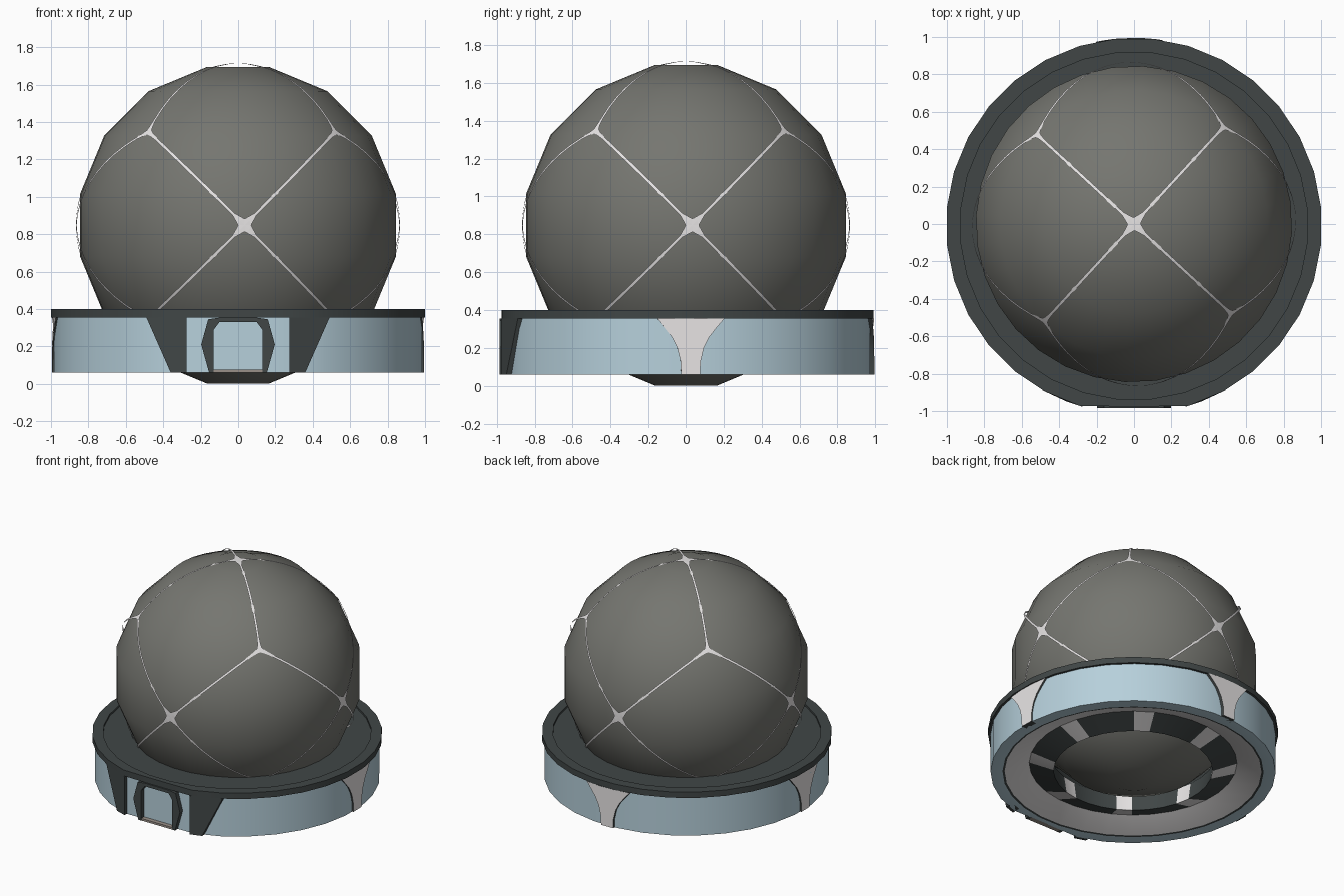
import bpy, bmesh
from math import sin, cos, pi, radians, sqrt
from mathutils import Vector, Matrix

cube = bpy.data.objects.get("Cube")
if cube:
    bpy.data.objects.remove(cube, do_unlink=True)


def material(name, rgb):
    m = bpy.data.materials.new(name)
    m.use_nodes = True
    m.diffuse_color = (*rgb, 1)
    bsdf = next(n for n in m.node_tree.nodes if n.type == 'BSDF_PRINCIPLED')
    bsdf.inputs["Base Color"].default_value = (*rgb, 1)
    bsdf.inputs["Roughness"].default_value = 0.7
    return m


SLATE = material("dark slate", (0.052, 0.062, 0.062))
GREY = material("warm grey", (0.178, 0.18, 0.162))
BLUE = material("pale blue", (0.47, 0.63, 0.71))
LIGHT = material("light grey", (0.8, 0.78, 0.78))
TAUPE = material("taupe", (0.32, 0.28, 0.25))


def finish(bm, name, mats, recalc=True):
    if recalc:
        bmesh.ops.recalc_face_normals(bm, faces=bm.faces[:])
    mesh = bpy.data.meshes.new(name)
    bm.to_mesh(mesh)
    bm.free()
    for m in mats:
        mesh.materials.append(m)
    ob = bpy.data.objects.new(name, mesh)
    bpy.context.collection.objects.link(ob)
    bpy.ops.object.select_all(action='DESELECT')
    ob.select_set(True)
    bpy.context.view_layer.objects.active = ob
    bpy.ops.object.shade_smooth_by_angle(angle=radians(30))


def lathe(name, profile, mats, rule, front=-9, shift=0, closed=True, turn=0, segs=32):
    """Spin an (r, z) profile; vertices in front of the front plane are flattened onto it."""
    bm = bmesh.new()
    rings = []
    for i in range(segs):
        a = 2 * pi * (i + 0.5) / segs + turn
        rings.append([bm.verts.new((r * cos(a), max(r * sin(a) + shift, front), z))
                      for r, z in profile])
    n = len(profile)
    for i in range(segs):
        a, b = rings[i], rings[(i + 1) % segs]
        for j in range(n if closed else n - 1):
            k = (j + 1) % n
            bm.faces.new((a[j], b[j], b[k], a[k])).material_index = rule(i, j)
    if not closed:
        bm.faces.new([r[0] for r in rings])
        bm.faces.new([r[-1] for r in rings])
    finish(bm, name, mats)


def slab(name, front, back, mats, side=0, spin=0):
    """Join two matching outlines into a solid; the side walls take their own material."""
    bm = bmesh.new()
    rot = Matrix.Rotation(spin, 3, 'Z')
    f = [bm.verts.new(rot @ Vector(p)) for p in front]
    b = [bm.verts.new(rot @ Vector(p)) for p in back]
    n = len(f)
    bm.faces.new(f)
    bm.faces.new(b[::-1])
    for i in range(n):
        k = (i + 1) % n
        bm.faces.new((f[i], b[i], b[k], f[k])).material_index = side
    finish(bm, name, mats)


# Ball with flat caps
CENTRE, R, TURN = Vector((0, 0, 0.848)), 0.862, radians(2.3)
arc = [radians(11.25 + 22.5 * i) for i in range(8)]
lathe("ball", [(R * sin(a), CENTRE.z - R * cos(a)) for a in arc], [GREY],
      lambda i, j: 0, closed=False, turn=TURN)

# Seams: thin strips from each axis point to the neighbouring cube corners
bm = bmesh.new()
spin = Matrix.Rotation(TURN, 3, 'Z')
steps = [0, 0.04, 0.1] + [0.1 + 0.1 * i for i in range(1, 9)] + [0.96, 1]
axes = [Vector(v) for v in ((1, 0, 0), (-1, 0, 0), (0, 1, 0), (0, -1, 0), (0, 0, 1))]
corners = [Vector((x, y, z)).normalized() for x in (-1, 1) for y in (-1, 1) for z in (-1, 1)]
for a in axes:
    for c in corners:
        if a.dot(c) < 0:
            continue
        side = a.cross(c).normalized()
        prev = None
        for t in steps:
            w = 0.008 + 0.027 * max(0, 1 - t / 0.1) ** 1.3 + 0.012 * max(0, (t - 0.94) / 0.06)
            d = a.slerp(c, t) * (R + 0.003)
            pair = [bm.verts.new(spin @ (d + side * s * w) + CENTRE) for s in (-1, 1)]
            if prev:
                bm.faces.new((prev[0], pair[0], pair[1], prev[1]))
            prev = pair
finish(bm, "ball_seams", [LIGHT], recalc=False)

# Rim: raised lip around a slightly lower deck
lathe("rim", [(0.6, 0.385), (0.93, 0.385), (0.93, 0.4), (1.005, 0.4), (1.005, 0.355), (0.6, 0.355)],
      [SLATE], lambda i, j: 0, front=-0.975, shift=-0.01)

# Base: blue wall and underside edge, dark line, light underside, patched inner collar
BAND = {0: 0, 1: 0, 2: 1, 3: 2}
lathe("base", [(0.988, 0.356), (0.988, 0.06), (0.905, 0.06), (0.89, 0.063), (0.72, 0.13),
               (0.55, 0.07), (0.57, 0.2), (0.7, 0.356)],
      [BLUE, SLATE, LIGHT],
      lambda i, j: BAND.get(j, 2 if j in (4, 5) and i % 4 == 0 else 1), front=-0.95, shift=-0.01)

# Flared struts on both sides and the back
FLARE = [(0.05, 0.06), (0.053, 0.13), (0.07, 0.2), (0.1, 0.26), (0.14, 0.31), (0.178, 0.355)]


def wrap(points, radius):
    return [(x, -sqrt(radius ** 2 - x * x), z) for x, z in points]


strut = FLARE + [(0.06, 0.355), (-0.06, 0.355)] + [(-x, z) for x, z in FLARE[::-1]]
for name, angle in (("left_strut", 91.5), ("back_strut", 181.5), ("right_strut", 271.5)):
    slab(name, wrap(strut, 0.995), wrap(strut, 0.95), [LIGHT, SLATE], 1, radians(angle))

# Front panels beside the door
PANEL = [(0.275, 0.06), (0.36, 0.06), (0.49, 0.355), (0.275, 0.355)]
for name, s in (("left_front_panel", 1), ("right_front_panel", -1)):
    shape = [(s * x, z) for x, z in PANEL]
    slab(name, wrap(shape, 1.015), wrap(shape, 0.95), [SLATE])

# Door frame: a ring between a bulged outline and a chamfered opening
OUTER = [(0.155, 0.06), (0.197, 0.21), (0.16, 0.345), (0.1, 0.354)]
INNER = [(0.13, 0.06), (0.13, 0.21), (0.13, 0.29), (0.1, 0.33)]
bm = bmesh.new()
loops = []
for half, y in ((OUTER, -0.945), (OUTER, -0.984), (INNER, -0.984), (INNER, -0.945)):
    full = half + [(-x, z) for x, z in half[::-1]]
    loops.append([bm.verts.new((x, y, z)) for x, z in full])
for a, b in zip(loops, loops[1:] + loops[:1]):
    for i in range(7):
        bm.faces.new((a[i], a[i + 1], b[i + 1], b[i]))
for i in (0, 7):
    bm.faces.new([l[i] for l in loops])
finish(bm, "door_frame", [SLATE])

# Door sill
sill = [(-0.13, 0.06), (0.13, 0.06), (0.13, 0.076), (-0.13, 0.076)]
slab("door_sill", [(x, -0.983, z) for x, z in sill], [(x, -0.945, z) for x, z in sill], [TAUPE])
